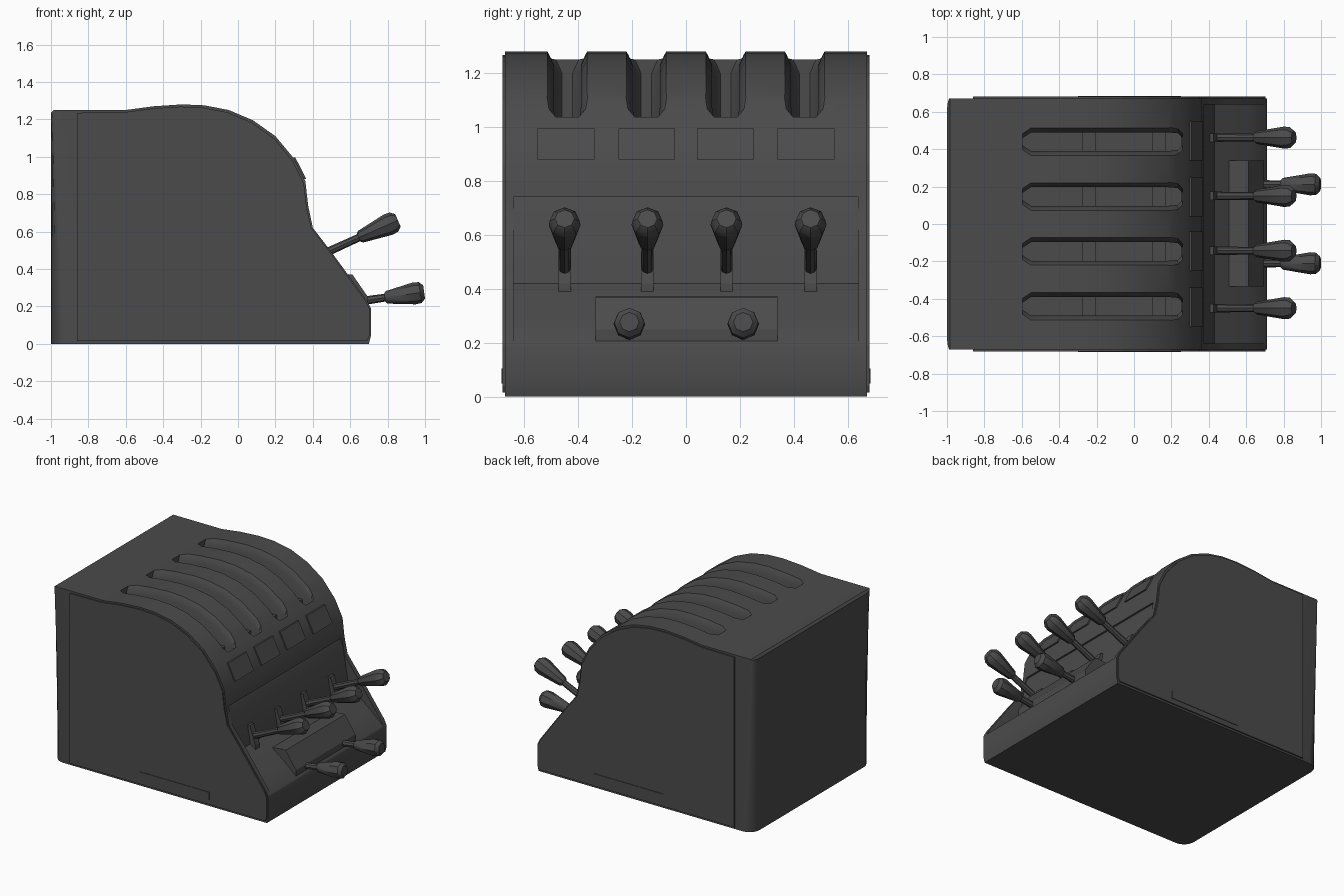
import bpy, bmesh
from math import cos, sin, pi
from mathutils import Vector

if "Cube" in bpy.data.objects:
    bpy.data.objects.remove(bpy.data.objects["Cube"])

iron = bpy.data.materials.new("dark_grey_metal")
iron.use_nodes = True
iron.diffuse_color = (0.07, 0.07, 0.07, 1)
iron.node_tree.nodes["Principled BSDF"].inputs["Base Color"].default_value = iron.diffuse_color


def finish(name, bm):
    bmesh.ops.recalc_face_normals(bm, faces=bm.faces)
    mesh = bpy.data.meshes.new(name)
    bm.to_mesh(mesh)
    bm.free()
    mesh.materials.append(iron)
    ob = bpy.data.objects.new(name, mesh)
    bpy.context.collection.objects.link(ob)
    return ob


def smooth(ob, angle=0.6):
    bpy.ops.object.select_all(action="DESELECT")
    ob.select_set(True)
    bpy.context.view_layer.objects.active = ob
    bpy.ops.object.shade_smooth_by_angle(angle=angle)


def loft(bm, rings):
    """Join equal closed rings of points and cap both ends."""
    rows = [[bm.verts.new(p) for p in ring] for ring in rings]
    n = len(rows[0])
    for a, b in zip(rows, rows[1:]):
        for i in range(n):
            bm.faces.new((a[i], a[(i + 1) % n], b[(i + 1) % n], b[i]))
    bm.faces.new(rows[0])
    bm.faces.new(rows[-1])


def prism(name, pts, y0, y1, round_back=0):
    """Extrude an x-z profile along y."""
    bm = bmesh.new()
    loft(bm, [[(x, y, z) for x, z in pts] for y in (y0, y1)])
    if round_back:
        edges = [e for e in bm.edges if all(v.co.x < -0.99 for v in e.verts)
                 and abs(e.verts[0].co.y - e.verts[1].co.y) < 0.01]
        bmesh.ops.bevel(bm, geom=edges, offset=round_back, segments=5,
                        profile=0.5, affect="EDGES")
    return finish(name, bm)


def lathe(name, start, end, stations, sides=8):
    """Turn (position, radius) stations around the line from start to end."""
    start, end = Vector(start), Vector(end)
    axis = end - start
    u = Vector((0, 1, 0))
    w = axis.normalized().cross(u)
    bm = bmesh.new()
    loft(bm, [[start + axis * t + (u * cos(2 * pi * i / sides) + w * sin(2 * pi * i / sides)) * r
               for i in range(sides)] for t, r in stations])
    ob = finish(name, bm)
    smooth(ob)
    return ob


def cut(target, cutter):
    mod = target.modifiers.new("cut", "BOOLEAN")
    mod.object = cutter
    mod.solver = "EXACT"
    bpy.context.view_layer.objects.active = target
    bpy.ops.object.modifier_apply(modifier=mod.name)
    bpy.data.objects.remove(cutter)


# Outline: curved roof, then the sloped control front
roof = [(-0.6, 1.25), (-0.45, 1.27), (-0.3, 1.28), (-0.18, 1.275), (-0.05, 1.25),
        (0.08, 1.195), (0.2, 1.11), (0.3, 0.99), (0.36, 0.87), (0.375, 0.74)]
front = [(0.4, 0.62), (0.5, 0.49), (0.69, 0.23), (0.71, 0.19), (0.71, 0.04), (0.7, 0)]
body = prism("body", [(-1, 0), (-1, 1.235), (-0.985, 1.25)] + roof + front,
             -0.672, 0.672, round_back=0.08)

# Recessed control area between the side walls
cut(body, prism("recess_cutter", [(0.362, 0.74), (0.385, 0.68), (0.43, 0.42), (0.6, 0.29),
                                  (0.715, 0.19), (0.9, 0.19), (0.9, 0.74)], -0.64, 0.64))


def roof_height(x):
    for (xa, za), (xb, zb) in zip(roof, roof[1:]):
        if xa <= x <= xb:
            return za + (zb - za) * (x - xa) / (xb - xa)


# Toasting slots with pointed ends and chamfered rims
slot_centres = (-0.44, -0.147, 0.147, 0.44)
for yc in slot_centres:
    rings = []
    for x, half in [(-0.595, 0.02), (-0.55, 0.05), (-0.45, 0.05), (-0.3, 0.05), (-0.18, 0.05),
                    (-0.05, 0.05), (0.08, 0.05), (0.18, 0.05), (0.235, 0.045), (0.26, 0.02)]:
        z = roof_height(x)
        side = [(half, 0.85), (half, z - 0.05), (half + 0.016, z - 0.014),
                (half + 0.03, z + 0.012)]
        ring = [(x, yc + h, zz) for h, zz in side]
        ring += [(x, yc - h, zz) for h, zz in reversed(side)]
        rings.append(ring)
    bm = bmesh.new()
    loft(bm, rings)
    cut(body, finish("slot_cutter", bm))
smooth(body)

# Guide rails crossing inside the slots
for i, x in enumerate((-0.24, 0.135)):
    prism("guide_rail_%d" % i, [(x - 0.035, 0.84), (x - 0.035, 1.02),
                                (x + 0.035, 1.02), (x + 0.035, 0.84)], -0.52, 0.52)

# Thin side plates, leaving the back corner strip exposed
plate = [(-0.86, 0.015), (-0.86, 1.235)] + [(x - 0.008, z - 0.012) for x, z in roof]
plate += [(x - 0.008, z) for x, z in front[:-1]] + [(0.69, 0.015)]
for name, s in (("right_side_plate", -1), ("left_side_plate", 1)):
    prism(name, plate, s * 0.668, s * 0.681)
    prism(name + "_foot_strip", [(-0.3, 0.05), (-0.3, 0.105), (0.25, 0.105), (0.25, 0.05)],
          s * 0.676, s * 0.685)
    # Screws along the plate edges
    for x, z in [(-0.9, 0.2), (-0.9, 0.62), (-0.55, 0.06), (-0.6, 1.18), (0.22, 1.0),
                 (0.45, 0.43), (0.62, 0.06), (-0.31, 0.6)]:
        lathe("side_screw", (x, s * 0.66, z), (x, s * 0.69, z), [(0, 0.018), (0.8, 0.018), (1, 0.01)])

# Label plates under the slots
for y in (-0.445, -0.145, 0.145, 0.445):
    prism("label_plate", [(0.25, 0.995), (0.307, 0.995), (0.366, 0.88), (0.3, 0.88)],
          y - 0.105, y + 0.105)

# Raised lower control panel
prism("control_panel", [(0.42, 0.2), (0.42, 0.35), (0.59, 0.372), (0.612, 0.37), (0.695, 0.25),
                        (0.695, 0.2)], -0.335, 0.34)

knob = [(0, 0.024), (0.05, 0.034), (0.75, 0.059), (0.9, 0.056), (1, 0.036)]

# Slot levers with tapered handles
for y in (-0.45, -0.143, 0.15, 0.462):
    prism("lever_track", [(0.4, 0.37), (0.4, 0.55), (0.425, 0.55), (0.47, 0.42), (0.47, 0.37)],
          y - 0.023, y + 0.023)
    lathe("lever_rod", (0.41, y, 0.46), (0.68, y, 0.583), [(0, 0.023), (1, 0.02)])
    lathe("lever_handle", (0.645, y, 0.568), (0.855, y, 0.66), knob)

# Lower control knobs
for y in (-0.21, 0.212):
    lathe("knob_rod", (0.62, y, 0.222), (0.82, y, 0.252), [(0, 0.024), (1, 0.02)])
    lathe("knob_handle", (0.785, y, 0.247), (0.995, y, 0.277), knob)
